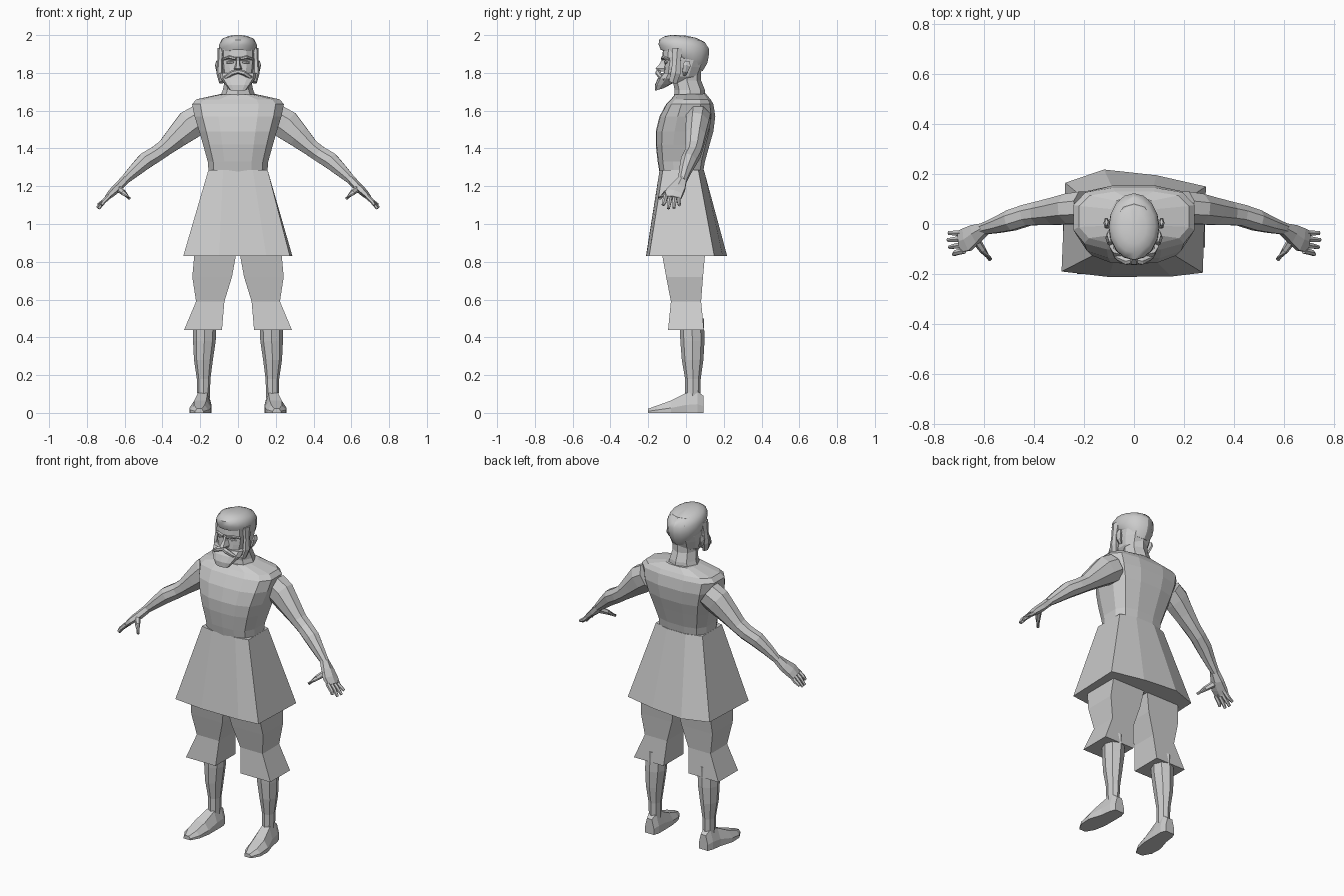
import bpy, bmesh, math
from mathutils import Vector

clay = bpy.data.materials.new("plain_grey")
clay.diffuse_color = (0.6, 0.6, 0.6, 1)


def loft(name, rings, smooth=False, mirror=False):
    """Skin equal-length rings of points, capped at both ends."""
    bm = bmesh.new()
    for s in ((1, -1) if mirror else (1,)):
        vs = [[bm.verts.new((p[0] * s, p[1], p[2])) for p in r] for r in rings]
        n = len(vs[0])
        for a, b in zip(vs, vs[1:]):
            for i in range(n):
                j = (i + 1) % n
                bm.faces.new((a[i], a[j], b[j], b[i]))
        bm.faces.new(vs[0])
        bm.faces.new(vs[-1])
    bmesh.ops.recalc_face_normals(bm, faces=bm.faces)
    me = bpy.data.meshes.new(name)
    bm.to_mesh(me)
    bm.free()
    me.materials.append(clay)
    ob = bpy.data.objects.new(name, me)
    bpy.context.collection.objects.link(ob)
    if smooth:
        bpy.context.view_layer.objects.active = ob
        ob.select_set(True)
        bpy.ops.object.shade_smooth_by_angle(angle=math.radians(50))
        ob.select_set(False)
    return ob


def ring(half, hw, yf, yb, zf, zb=None, cx=0):
    """Mirror a half outline (x, t) and fit it to a width and a depth range."""
    zb = zf if zb is None else zb
    full = half + [(-x, t) for x, t in reversed(half) if x > 0]
    return [(cx + x * hw, yf + (t + 1) / 2 * (yb - yf), zf + (t + 1) / 2 * (zb - zf))
            for x, t in full]


def tube(name, path, sides=8, mirror=True, smooth=False):
    """Path of (x, y, z, radius across, radius through)."""
    c = [Vector(p[:3]) for p in path]
    rings = []
    for i, p in enumerate(path):
        d = (c[min(i + 1, len(c) - 1)] - c[max(i - 1, 0)]).normalized()
        ref = Vector((0, 0, 1)) if abs(d.y) > 0.7 else Vector((0, 1, 0))
        b = (ref - d * ref.dot(d)).normalized()
        n = d.cross(b)
        angs = [2 * math.pi * (k + 0.5) / sides for k in range(sides)]
        rings.append([c[i] + b * math.cos(a) * p[3] + n * math.sin(a) * p[4] for a in angs])
    return loft(name, rings, smooth, mirror)


BODY = [(0, -1), (.45, -.97), (.82, -.78), (1, -.35), (1, .45), (.8, .85), (.35, 1)]
ROUND = [(math.sin(a), -math.cos(a)) for a in [math.pi * i / 8 for i in range(9)]]
FACE = [(0, -1), (.5, -.95), (.85, -.75), (1, -.2), (.95, .4), (.6, .85), (0, 1)]
BOX = [(1, -1), (1, 1)]

# tunic body
loft("tunic_body", [ring(BODY, *r) for r in (
    (.155, -.14, .09, 1.27), (.16, -.15, .10, 1.33), (.185, -.16, .125, 1.42),
    (.205, -.16, .145, 1.49), (.23, -.14, .155, 1.57), (.243, -.105, .145, 1.635),
    (.22, -.08, .13, 1.66), (.09, -.06, .105, 1.685, 1.69))])

# flared skirt with an uneven hem
waist = ring([(.5, -1), (1, -.85), (1, .75), (.4, 1)], .157, -.14, .095, 1.285)
hem = [(.15, -.21), (.275, -.195), (.288, .15), (.09, .195),
       (-.12, .218), (-.275, .165), (-.29, -.19), (-.1, -.212)]
loft("tunic_skirt", [waist, [(x, y, .83) for x, y in hem]])

# trousers, square in section
loft("trouser_leg", [ring(BOX, hw, yf, yb, z, cx=cx) for cx, hw, yf, yb, z in (
    (.115, .105, -.12, .1, .95), (.122, .11, -.125, .1, .83), (.137, .105, -.105, .09, .72),
    (.147, .075, -.08, .08, .59), (.185, .1, -.095, .095, .44))], mirror=True)

# lower legs
loft("lower_leg", [ring(ROUND[::2], hw, yf, yb, z, cx=cx) for cx, hw, yf, yb, z in (
    (.175, .062, -.035, .095, .5), (.178, .06, -.03, .098, .38), (.183, .05, -.022, .092, .28),
    (.182, .036, -.005, .078, .18), (.182, .033, -.005, .076, .08))], mirror=True)

# shoes, lofted heel to toe
shoe = []
for y, cx, w, h in ((.093, .182, .03, .09), (.06, .183, .042, .115), (0, .187, .046, .105),
                    (-.08, .2, .058, .065), (-.15, .205, .05, .04), (-.2, .205, .022, .022)):
    shoe.append([(cx - w, y, 0), (cx + w, y, 0), (cx + w, y, h * .4), (cx + w * .55, y, h),
                 (cx - w * .55, y, h), (cx - w, y, h * .4)])
loft("shoe", shoe, mirror=True)

# arms
tube("arm", [(.20, .065, 1.56, .07, .08), (.255, .06, 1.525, .066, .085),
             (.32, .05, 1.465, .058, .066), (.385, .042, 1.405, .05, .048),
             (.43, .035, 1.372, .046, .046), (.49, .015, 1.335, .045, .047),
             (.55, -.005, 1.28, .034, .036), (.605, -.02, 1.228, .024, .024)])

# hands
tube("palm", [(.595, -.018, 1.238, .026, .024), (.635, -.04, 1.195, .044, .024),
              (.668, -.062, 1.165, .054, .021), (.695, -.07, 1.138, .05, .014)], 6)
for name, y0, y1, x, z in (("index_finger", -.107, -.122, .722, 1.10),
                           ("middle_finger", -.083, -.093, .738, 1.082),
                           ("ring_finger", -.059, -.064, .745, 1.085),
                           ("little_finger", -.037, -.036, .742, 1.10)):
    tube(name, [(.68, y0, 1.15, .013, .013), (.712, (y0 + y1) / 2, 1.118, .012, .012),
                (x, y1, z, .008, .008)], 6)
tube("thumb", [(.635, -.06, 1.19, .02, .018), (.605, -.105, 1.165, .015, .014),
               (.575, -.142, 1.135, .009, .008)], 6)

# neck
loft("neck", [ring(ROUND[::2], *r) for r in (
    (.1, -.065, .105, 1.66), (.08, -.06, .1, 1.71), (.07, -.07, .08, 1.76), (.07, -.07, .08, 1.82))])

# head
loft("head", [ring(FACE, *r) for r in (
    (.05, -.11, .03, 1.745), (.078, -.12, .07, 1.78), (.088, -.115, .09, 1.83),
    (.09, -.112, .105, 1.865), (.091, -.126, .11, 1.885), (.09, -.12, .11, 1.94), (.07, -.08, .08, 1.975))])

# hair cap, lower at the back
loft("hair", [ring(ROUND, *r) for r in (
    (.082, -.115, .088, 1.925, 1.81), (.096, -.134, .112, 1.922, 1.85),
    (.102, -.145, .12, 1.95, 1.885), (.1, -.143, .123, 1.975, 1.925),
    (.085, -.115, .1, 1.993, 1.962), (.05, -.08, .055, 2.0, 1.985),
    (.015, -.045, 0, 2.0, 1.997))], smooth=True)
tube("sideburn", [(.09, -.045, 1.93, .032, .018), (.095, -.05, 1.86, .024, .015),
                  (.097, -.055, 1.8, .03, .018), (.085, -.07, 1.75, .025, .015)], 6)

# beard and moustache
loft("beard", [ring(FACE, *r) for r in (
    (.045, -.165, -.115, 1.705, 1.72), (.068, -.165, -.07, 1.735, 1.745),
    (.092, -.15, -.04, 1.77), (.098, -.125, -.04, 1.80))])
tube("moustache", [(.0, -.145, 1.808, .012, .012), (.03, -.148, 1.8, .016, .014),
                   (.06, -.135, 1.78, .012, .011), (.085, -.115, 1.765, .006, .006)], 6)

# nose, brows, eyes and ears
loft("nose", [[(-w, -.1, z), (w, -.1, z), (w * .5, y, z), (-w * .5, y, z)]
              for w, y, z in ((.012, -.122, 1.885), (.014, -.138, 1.85), (.024, -.162, 1.822), (.02, -.14, 1.808))])
tube("brow", [(.012, -.122, 1.875, .012, .009), (.045, -.118, 1.884, .013, .009),
              (.08, -.09, 1.872, .008, .006)], 6)
tube("eye", [(.022, -.108, 1.856, .006, .004), (.04, -.108, 1.857, .01, .009),
             (.06, -.1, 1.855, .006, .004)], 6)
tube("ear", [(.09, -.008, 1.79, .01, .01), (.104, -.004, 1.81, .016, .011),
             (.112, .004, 1.84, .024, .01), (.11, .008, 1.862, .014, .006)], 6)
